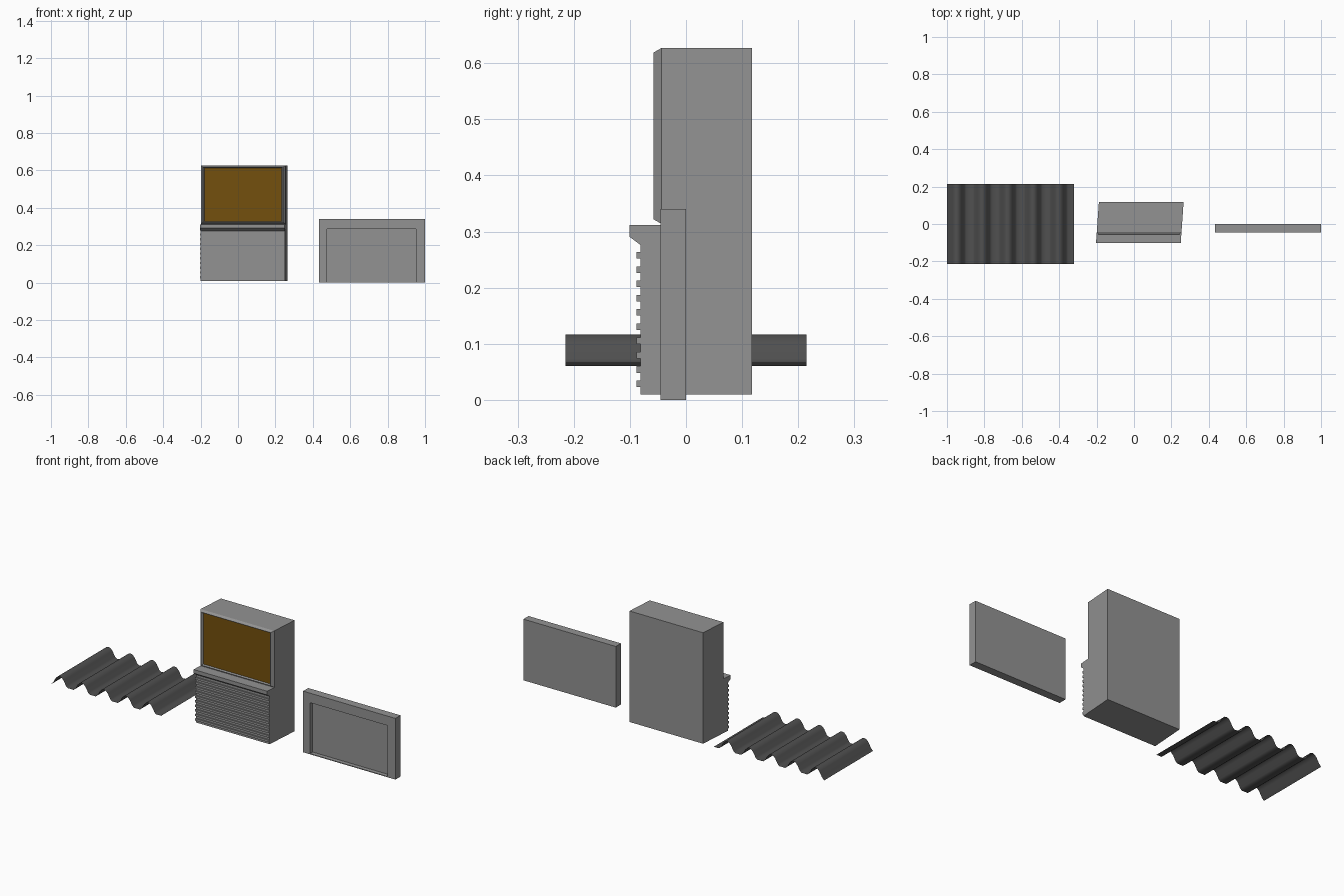
import bpy, bmesh

if "Cube" in bpy.data.objects:
    bpy.data.objects.remove(bpy.data.objects["Cube"])

def material(name, rgb):
    m = bpy.data.materials.new(name)
    m.diffuse_color = (*rgb, 1)
    m.use_nodes = True
    m.node_tree.nodes["Principled BSDF"].inputs["Base Color"].default_value = m.diffuse_color
    return m

GREY = material("mid grey", (0.29, 0.29, 0.29))
DARK = material("dark grey", (0.08, 0.08, 0.08))
AMBER = material("amber brown", (0.175, 0.08, 0.004))
SHEAR = 0.07  # cabinet leans sideways with depth

def finish(name, bm, mats, shear=0.0, solid=True):
    for v in bm.verts:
        v.co.x += shear * v.co.y
    if solid:
        bmesh.ops.recalc_face_normals(bm, faces=bm.faces)
    me = bpy.data.meshes.new(name)
    bm.to_mesh(me)
    bm.free()
    for m in mats:
        me.materials.append(m)
    ob = bpy.data.objects.new(name, me)
    bpy.context.collection.objects.link(ob)
    return ob

def extrude_profile(name, pts, x0, x1, mats, shear=0.0):
    """Extrude a closed (y, z) outline along x."""
    bm = bmesh.new()
    a = [bm.verts.new((x0, y, z)) for y, z in pts]
    b = [bm.verts.new((x1, y, z)) for y, z in pts]
    bm.faces.new(a)
    bm.faces.new(b[::-1])
    for i in range(len(pts)):
        j = (i + 1) % len(pts)
        bm.faces.new((a[i], b[i], b[j], a[j]))
    return finish(name, bm, mats, shear)

def rect_rings(name, rings, mats, shear=0.0):
    """Bridge rectangles (y, x0, x1, z0, z1) from back to front; last material on the front cap."""
    bm = bmesh.new()
    loops = [[bm.verts.new(c) for c in ((x0, y, z0), (x1, y, z0), (x1, y, z1), (x0, y, z1))]
             for y, x0, x1, z0, z1 in rings]
    bm.faces.new(loops[0][::-1])
    for a, b in zip(loops, loops[1:]):
        for i in range(4):
            j = (i + 1) % 4
            bm.faces.new((a[i], a[j], b[j], b[i]))
    bm.faces.new(loops[-1]).material_index = len(mats) - 1
    return finish(name, bm, mats, shear)

# cabinet body: ribbed lower front, shelf lip, tall back
X0, X1 = -0.196, 0.257
profile = [(0.118, 0.01), (-0.081, 0.01)]
for i in range(10):
    z = 0.029 + i * 0.0254
    profile += [(-0.081, z - 0.006), (-0.088, z - 0.006), (-0.088, z + 0.006), (-0.081, z + 0.006)]
profile += [(-0.081, 0.276), (-0.101, 0.291), (-0.101, 0.312),
            (-0.044, 0.312), (-0.044, 0.627), (0.118, 0.627)]
extrude_profile("cabinet_body", profile, X0, X1, [GREY], SHEAR)

# screen bezel with bevelled rim and coloured panel
def inset(y, dx, dz):
    return (y, X0 + dx, X1 - dx, 0.314 + dz, 0.627 - dz)
rect_rings("cabinet_screen", [inset(-0.044, 0, 0), inset(-0.058, 0.011, 0.008),
                              inset(-0.058, 0.014, 0.010), inset(-0.048, 0.021, 0.014)],
           [GREY, AMBER], SHEAR)

# flat slab with a recessed front
rect_rings("recessed_panel", [(0, 0.432, 1, 0, 0.34), (-0.045, 0.432, 1, 0, 0.34),
                              (-0.045, 0.475, 0.952, 0.004, 0.287),
                              (-0.022, 0.475, 0.952, 0.004, 0.287)], [GREY])

# corrugated sheet
hump = [(-0.050, 0.066), (-0.040, 0.074), (-0.024, 0.102), (-0.012, 0.114), (0, 0.117),
        (0.012, 0.114), (0.024, 0.102), (0.040, 0.074), (0.050, 0.066)]
wave = [(-1, 0.060)]
for k in range(5):
    wave += [(-0.947 + 0.136 * k + dx, z) for dx, z in hump[1 if k == 0 else 0:]]
wave.append((-0.322, 0.066))
bm = bmesh.new()
front = [bm.verts.new((x, -0.215, z)) for x, z in wave]
back = [bm.verts.new((x, 0.215, z)) for x, z in wave]
for i in range(len(wave) - 1):
    bm.faces.new((front[i], front[i + 1], back[i + 1], back[i])).smooth = True
finish("corrugated_sheet", bm, [DARK], solid=False)
